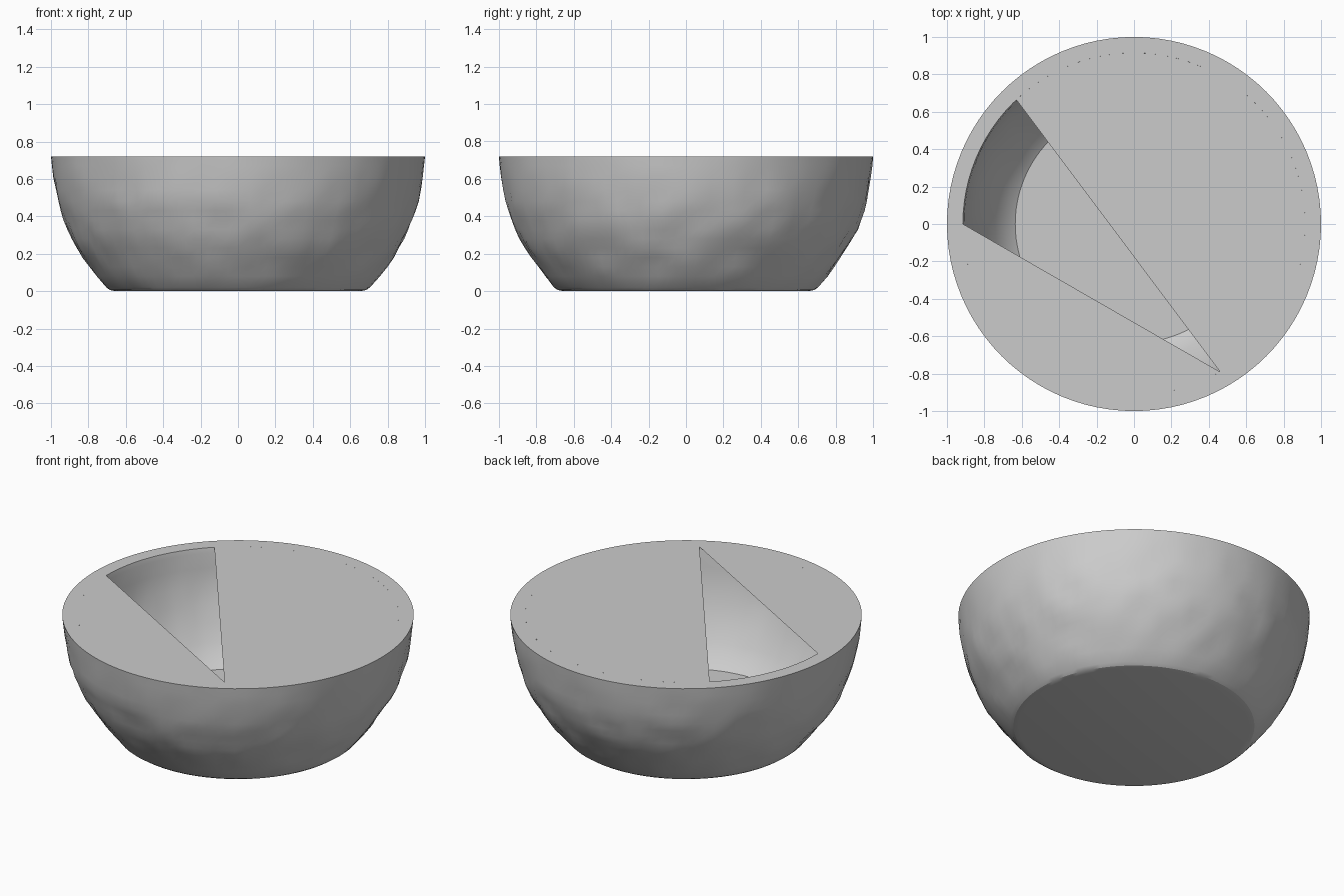
import bpy, bmesh, math
from mathutils import Vector, noise

if "Cube" in bpy.data.objects:
    bpy.data.objects.remove(bpy.data.objects["Cube"])

SEGS = 96
TOP = 0.72        # rim height
INNER = 0.915     # radius of the mouth


def ring(bm, r, z, rough):
    """One horizontal loop, roughened like a hand carved surface."""
    verts = []
    for i in range(SEGS):
        a = 2 * math.pi * i / SEGS
        p = Vector((r * math.cos(a), r * math.sin(a), z))
        d = noise.noise(p * 7) + 0.5 * noise.noise(p * 13 + Vector((4, 2, 9)))
        k = (r + rough * d) / r
        verts.append(bm.verts.new((p.x * k, p.y * k, z)))
    return verts


def finish(bm, name, angle):
    bmesh.ops.recalc_face_normals(bm, faces=bm.faces[:])
    mesh = bpy.data.meshes.new(name)
    bm.to_mesh(mesh)
    bm.free()
    obj = bpy.data.objects.new(name, mesh)
    bpy.context.collection.objects.link(obj)
    bpy.ops.object.select_all(action='DESELECT')
    obj.select_set(True)
    bpy.context.view_layer.objects.active = obj
    bpy.ops.object.shade_smooth_by_angle(angle=math.radians(angle))
    return obj


# Bowl shell: (radius, height, roughness) from base, up the outside, into the hollow
profile = [
    (0.655, 0.0, 0), (0.685, 0.006, 0), (0.705, 0.02, 0.004),
    (0.755, 0.08, 0.010), (0.793, 0.13, 0.012), (0.828, 0.18, 0.012),
    (0.860, 0.23, 0.012), (0.888, 0.28, 0.012), (0.912, 0.33, 0.012),
    (0.932, 0.38, 0.012), (0.949, 0.43, 0.010), (0.963, 0.48, 0.010),
    (0.975, 0.54, 0.008), (0.987, 0.61, 0.006), (0.995, 0.67, 0.003),
    (1.0, TOP, 0),
    (INNER, TOP, 0), (0.908, 0.69, 0), (0.900, 0.60, 0.004),
    (0.880, 0.50, 0.008), (0.848, 0.40, 0.008), (0.803, 0.30, 0.008),
    (0.745, 0.20, 0.008), (0.685, 0.12, 0.004), (0.635, 0.083, 0),
]
bm = bmesh.new()
rings = [ring(bm, *p) for p in profile]
for a, b in zip(rings, rings[1:]):
    for i in range(SEGS):
        j = (i + 1) % SEGS
        bm.faces.new((a[i], a[j], b[j], b[i]))
bm.faces.new(rings[0])
bm.faces.new(rings[-1])
finish(bm, "bowl", 22)

# Flat cover over the mouth, leaving an open wedge that tapers to the rim
apex, wedge_a, wedge_b = (math.atan2(-0.79, 0.46), math.atan2(0.665, -0.63), math.pi)
bm = bmesh.new()


def segment(start, end):
    n = max(2, round((end - start) / (2 * math.pi) * SEGS))
    arc = [start + (end - start) * i / n for i in range(n + 1)]
    bm.faces.new([bm.verts.new((INNER * math.cos(t), INNER * math.sin(t), TOP)) for t in arc])


segment(apex, wedge_a)
segment(wedge_b, apex + 2 * math.pi)
for f in bm.faces:
    if f.normal.z < 0:
        f.normal_flip()
finish(bm, "cover", 30)
